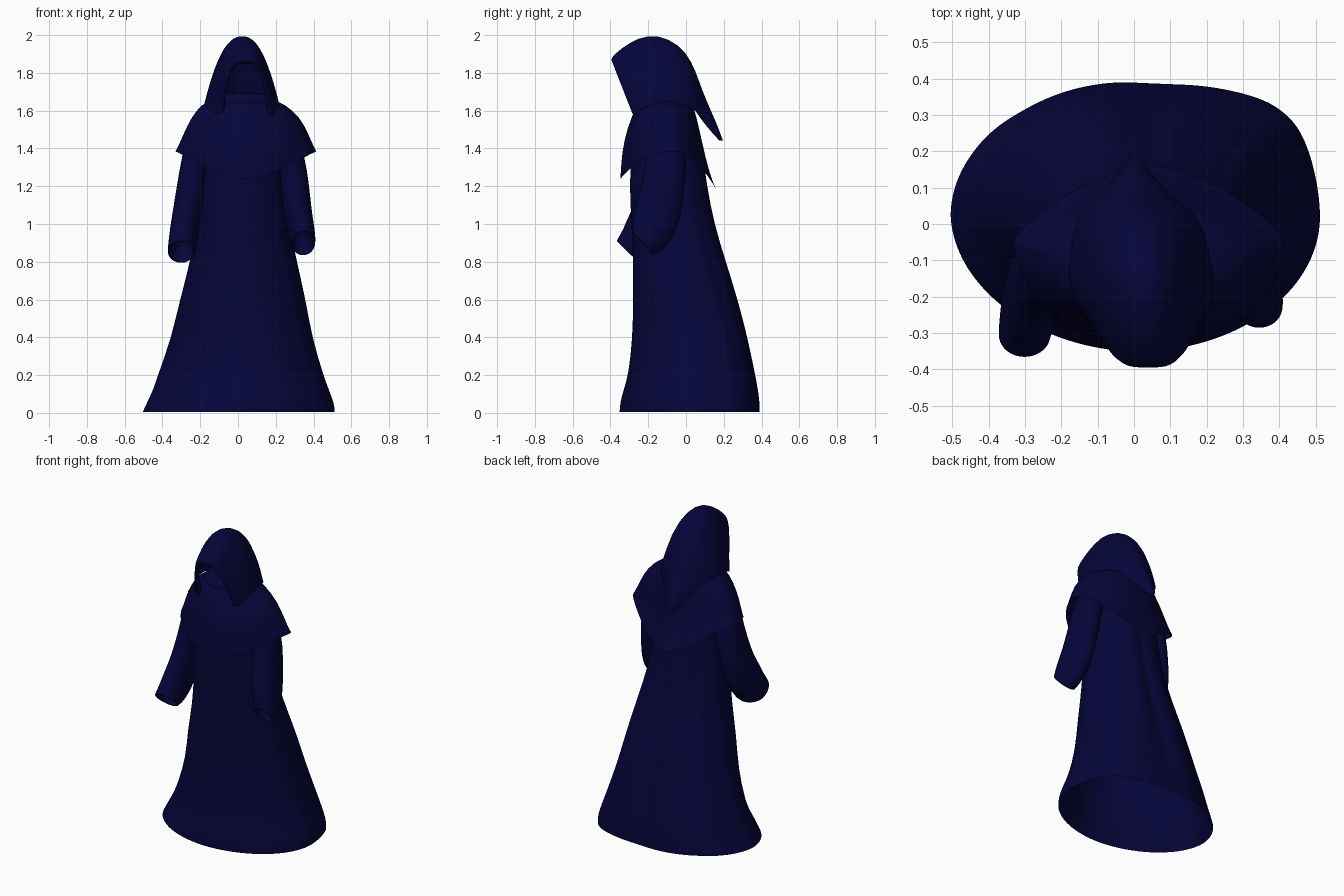
import bpy, bmesh, math
from mathutils import Vector

navy = bpy.data.materials.new("dark navy cloth")
navy.diffuse_color = (0.0015, 0.0015, 0.042, 1)


def loft(name, rings, closed=True, cap_end=False, subdiv=1):
    """Skin a list of equally long point rings with quads."""
    bm = bmesh.new()
    rows = [[bm.verts.new(p) for p in r] for r in rings]
    n = len(rows[0])
    for a, b in zip(rows, rows[1:]):
        for i in range(n if closed else n - 1):
            j = (i + 1) % n
            bm.faces.new((a[i], a[j], b[j], b[i]))
    if cap_end:
        bm.faces.new(rows[-1])
    bmesh.ops.recalc_face_normals(bm, faces=bm.faces)
    mesh = bpy.data.meshes.new(name)
    bm.to_mesh(mesh)
    bm.free()
    mesh.materials.append(navy)
    for f in mesh.polygons:
        f.use_smooth = True
    ob = bpy.data.objects.new(name, mesh)
    bpy.context.collection.objects.link(ob)
    m = ob.modifiers.new("smooth", "SUBSURF")
    m.levels = m.render_levels = subdiv
    return ob


def power(v, e):
    return math.copysign(abs(v) ** e, v)


def angles(n):
    return [2 * math.pi * i / n for i in range(n)]


def bump(v, centre, width):
    return math.exp(-((v - centre) / width) ** 2)


# robe: hollow flared skirt and body; z, left, right, front, back
robe = [(0.005, -0.505, 0.512, -0.352, 0.392), (0.05, -0.485, 0.510, -0.350, 0.394),
        (0.12, -0.450, 0.482, -0.332, 0.386),
        (0.20, -0.425, 0.452, -0.305, 0.372), (0.40, -0.352, 0.392, -0.283, 0.330),
        (0.60, -0.308, 0.358, -0.280, 0.278), (0.80, -0.252, 0.312, -0.280, 0.215),
        (1.00, -0.220, 0.270, -0.288, 0.152), (1.20, -0.200, 0.245, -0.300, 0.114),
        (1.40, -0.195, 0.225, -0.290, 0.085), (1.58, -0.16, 0.19, -0.25, 0.04)]
rings = []
for z, x0, x1, y0, y1 in robe:
    low = max(0.2, min(1, 1.2 - z))
    swell = max(0, math.sin(math.pi * (z + 0.05) / 1.45))
    ring = []
    for a in angles(80):
        c, s = math.cos(a), math.sin(a)
        # fuller back right corner, pinched front left corner
        e = 1 - 0.08 * (1 - low)
        if c > 0 and s > 0:
            e = 1 - 0.32 * low * math.sin(2 * a)
        pinch = 0.08 * bump(z, 0.25, 0.22) * max(0, math.sin(2 * a)) if c < 0 and s < 0 else 0
        # hanging folds on the back
        fold = 1 + 0.012 * max(0, s) * swell * math.sin(11 * a)
        fold -= swell * (0.09 * bump(a, 1.48, 0.13) + 0.05 * bump(a, 2.25, 0.14)
                         + 0.04 * bump(a, 0.75, 0.13)) + pinch
        ring.append(((x0 + x1) / 2 + (x1 - x0) / 2 * power(c, e) * fold,
                     (y0 + y1) / 2 + (y1 - y0) / 2 * power(s, e) * fold, z))
    rings.append(ring)
loft("robe", rings)

# shoulder cape: hem dips at the front and back; f, half width, front, back, centre y
cape = [(0.0, 0.05, -0.17, -0.05, -0.11), (0.03, 0.15, -0.23, 0.02, -0.10),
        (0.12, 0.222, -0.268, 0.045, -0.10), (0.38, 0.290, -0.312, 0.075, -0.09),
        (0.65, 0.328, -0.338, 0.103, -0.08), (0.9, 0.358, -0.346, 0.138, -0.07),
        (1.0, 0.374, -0.348, 0.162, -0.065)]
rings = []
for f, w, y0, y1, cy in cape:
    ring = []
    for a in angles(48):
        c, s = math.cos(a), math.sin(a)
        e = 1 + f * (0.35 if s > 0 else 0.12)
        hem = 1.385 - (0.205 if s > 0 else 0.147) * abs(s) ** 2.6
        ripple = 1 + 0.01 * f * math.sin(7 * a)
        ring.append((0.022 + 0.02 * min(1, 2.5 * f) + w * power(c, e) * ripple,
                     cy + (y1 - cy if s > 0 else cy - y0) * power(s, e),
                     1.67 - (1.67 - hem) * f))
    rings.append(ring)
loft("shoulder_cape", rings)


# sleeves: x, y, z, half width, half depth, tilt of each ring in degrees
def sleeve(name, stations):
    rings = []
    for x, y, z, rx, ry, tilt in stations:
        t = math.radians(tilt)
        rings.append([Vector((x + rx * math.cos(a), y + ry * math.sin(a) * math.cos(t),
                              z - ry * math.sin(a) * math.sin(t))) for a in angles(20)])
    loft(name, rings, cap_end=True)


sleeve("sleeve_left", [
    (-0.19, -0.11, 1.52, 0.07, 0.09, 0), (-0.222, -0.11, 1.36, 0.076, 0.108, 0),
    (-0.247, -0.125, 1.20, 0.078, 0.118, 5), (-0.270, -0.155, 1.06, 0.078, 0.128, 14),
    (-0.286, -0.200, 0.96, 0.077, 0.132, 30), (-0.294, -0.250, 0.893, 0.076, 0.116, 46),
    (-0.300, -0.300, 0.858, 0.074, 0.090, 45), (-0.302, -0.314, 0.848, 0.070, 0.080, 44),
    (-0.300, -0.295, 0.866, 0.060, 0.074, 44), (-0.290, -0.225, 0.94, 0.045, 0.07, 40)])
sleeve("sleeve_right", [
    (0.23, -0.10, 1.52, 0.07, 0.09, 0), (0.278, -0.10, 1.36, 0.078, 0.108, 0),
    (0.298, -0.12, 1.20, 0.080, 0.115, 5), (0.312, -0.145, 1.08, 0.078, 0.125, 12),
    (0.328, -0.168, 1.00, 0.074, 0.126, 26), (0.340, -0.198, 0.935, 0.071, 0.110, 42),
    (0.345, -0.227, 0.902, 0.066, 0.090, 50), (0.345, -0.236, 0.895, 0.061, 0.082, 50),
    (0.342, -0.218, 0.91, 0.053, 0.074, 48), (0.330, -0.175, 0.98, 0.042, 0.065, 40)])

# hood: open arches from the face opening back to the drooping tail
# centre x, top y, top z, bottom y, bottom z, half width, boxiness
hood = [(0.040, -0.375, 1.850, -0.265, 1.61, 0.112, 4.0), (0.038, -0.402, 1.866, -0.292, 1.585, 0.122, 4.0),
        (0.036, -0.385, 1.895, -0.275, 1.575, 0.150, 3.2), (0.028, -0.300, 1.962, -0.240, 1.605, 0.178, 2.5),
        (0.022, -0.200, 2.006, -0.185, 1.635, 0.198, 2.3), (0.018, -0.090, 1.984, -0.105, 1.645, 0.198, 2.3),
        (0.015, 0.000, 1.915, -0.020, 1.64, 0.180, 2.2), (0.010, 0.052, 1.81, 0.040, 1.615, 0.150, 2.1),
        (0.005, 0.088, 1.70, 0.062, 1.58, 0.115, 2.0), (0.003, 0.137, 1.59, 0.095, 1.535, 0.080, 2.0),
        (0.003, 0.175, 1.50, 0.140, 1.48, 0.047, 2.0), (0.003, 0.195, 1.443, 0.176, 1.443, 0.014, 2.0)]
rings = []
for cx, ty, tz, by, bz, w, p in hood:
    ring = []
    for i in range(25):
        u = math.sin((i / 12 - 1) * math.pi / 2)
        h = 1 - abs(u) ** p
        ring.append((cx + w * u, by + (ty - by) * h, bz + (tz - bz) * h))
    rings.append(ring)
loft("hood", rings, closed=False)

# neck roll: loose cloth under the hood that joins it to the cape
rings = []
for z, rx, ry in [(1.60, 0.18, 0.135), (1.65, 0.18, 0.14), (1.69, 0.155, 0.12), (1.695, 0.09, 0.07)]:
    rings.append([(0.022 + rx * math.cos(a), -0.105 + ry * math.sin(a), z) for a in angles(24)])
loft("neck_roll", rings, cap_end=True)
